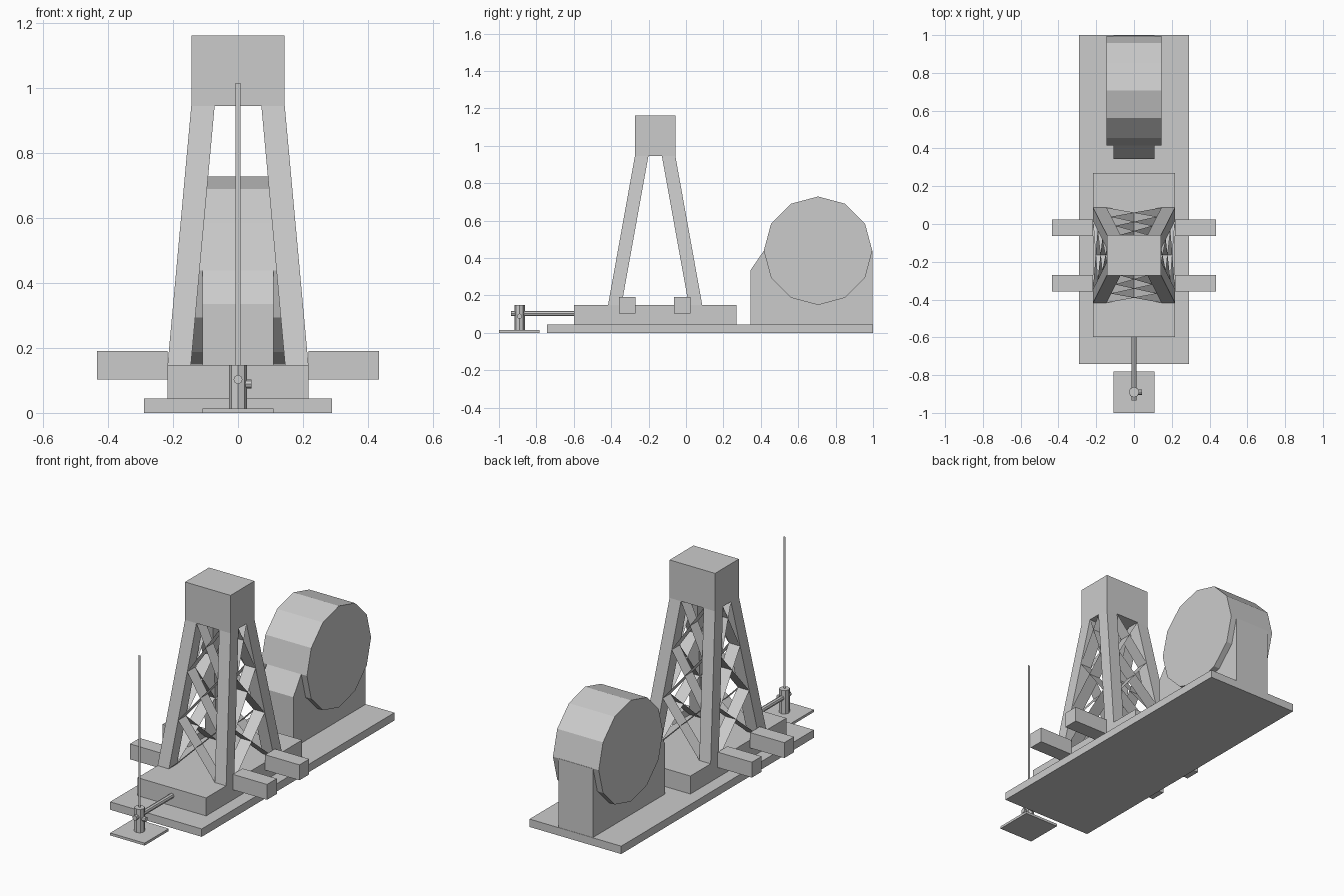
import bpy, bmesh, math
from mathutils import Vector, Matrix

if "Cube" in bpy.data.objects:
    bpy.data.objects.remove(bpy.data.objects["Cube"])


def make(name, verts, faces, fix_normals=True):
    me = bpy.data.meshes.new(name)
    me.from_pydata(verts, [], faces)
    if fix_normals:
        bm = bmesh.new()
        bm.from_mesh(me)
        bmesh.ops.recalc_face_normals(bm, faces=bm.faces)
        bm.to_mesh(me)
        bm.free()
    ob = bpy.data.objects.new(name, me)
    bpy.context.collection.objects.link(ob)
    return ob


def loft(name, a, b):
    """Solid between two matching loops of points."""
    n = len(a)
    sides = [(i, (i + 1) % n, n + (i + 1) % n, n + i) for i in range(n)]
    return make(name, a + b, sides + [tuple(range(n)), tuple(range(n, 2 * n))])


def rect(x0, x1, y0, y1, z):
    return [(x0, y0, z), (x1, y0, z), (x1, y1, z), (x0, y1, z)]


def box(name, x0, x1, y0, y1, z0, z1):
    return loft(name, rect(x0, x1, y0, y1, z0), rect(x0, x1, y0, y1, z1))


def rod(name, p, q, r, sides):
    p, q = Vector(p), Vector(q)
    rot = (q - p).to_track_quat('Z', 'Y')
    ring = [rot @ Vector((r * math.cos(t), r * math.sin(t), 0))
            for t in (2 * math.pi * i / sides for i in range(sides))]
    return loft(name, [p + v for v in ring], [q + v for v in ring])


# Base slab and tower plinth
box("base_slab", -0.29, 0.29, -0.742, 1.0, 0, 0.045)
box("tower_plinth", -0.217, 0.217, -0.598, 0.27, 0.045, 0.148)

# Side outriggers
for s in (-1, 1):
    for y in (-0.313, -0.02):
        box("outrigger", *sorted((s * 0.217, s * 0.434)), y - 0.044, y + 0.044, 0.103, 0.191)

# Tapered tower legs
CY, Z0, Z1, W = -0.165, 0.148, 0.946, 0.072


def half(z):
    t = (z - Z0) / (Z1 - Z0)
    return 0.217 - 0.073 * t, 0.252 - 0.144 * t


def leg_section(sx, sy, z):
    hx, hy = half(z)
    return rect(sx * (hx - W), sx * hx, CY + sy * (hy - W), CY + sy * hy, z)


for sx in (-1, 1):
    for sy in (-1, 1):
        loft("tower_leg", leg_section(sx, sy, Z0), leg_section(sx, sy, Z1))

# Tower head
box("tower_head", -0.144, 0.144, CY - 0.108, CY + 0.108, Z1, 1.163)

# Cross bracing: thin strips as deep as the legs, three tiers on each face
TIERS = 3
for face in ("y", "x"):
    for s in (-1, 1):
        verts, faces = [], []
        for k in range(TIERS):
            za = Z0 + (Z1 - Z0) * k / TIERS
            zb = Z0 + (Z1 - Z0) * (k + 1) / TIERS
            for d in (-1, 1):
                pts = []
                for side, z in ((-d, za), (d, zb)):
                    hx, hy = half(z)
                    if face == "y":
                        ends = [(side * (hx - W), CY + s * h, z) for h in (hy, hy - W)]
                    else:
                        ends = [(s * h, CY + side * (hy - W), z) for h in (hx, hx - W)]
                    pts += ends if not pts else ends[::-1]
                faces.append(tuple(range(len(verts), len(verts) + 4)))
                verts += pts
        make("cross_brace", verts, faces, False)

# Drum and its pedestal
rod("drum", (-0.145, 0.706, 0.439), (0.145, 0.706, 0.439), 0.29, 12)
profile = [(0.345, 0.045), (0.345, 0.335), (0.416, 0.439), (0.998, 0.439), (0.998, 0.045)]
loft("drum_pedestal", [(-0.109, y, z) for y, z in profile],
     [(0.109, y, z) for y, z in profile])

# Front stand: foot, post, link bar, knob and whip
box("stand_foot", -0.109, 0.109, -1.0, -0.782, 0, 0.014)
rod("stand_post", (0, -0.89, 0.014), (0, -0.89, 0.148), 0.028, 8)
rod("link_bar", (0, -0.935, 0.103), (0, -0.598, 0.103), 0.014, 8)
rod("post_knob", (0, -0.89, 0.089), (0.042, -0.89, 0.089), 0.014, 8)
make("whip", [(-0.007, -0.89, 0.148), (0.007, -0.89, 0.148),
              (0.007, -0.89, 1.017), (-0.007, -0.89, 1.017)], [(0, 1, 2, 3)], False)
